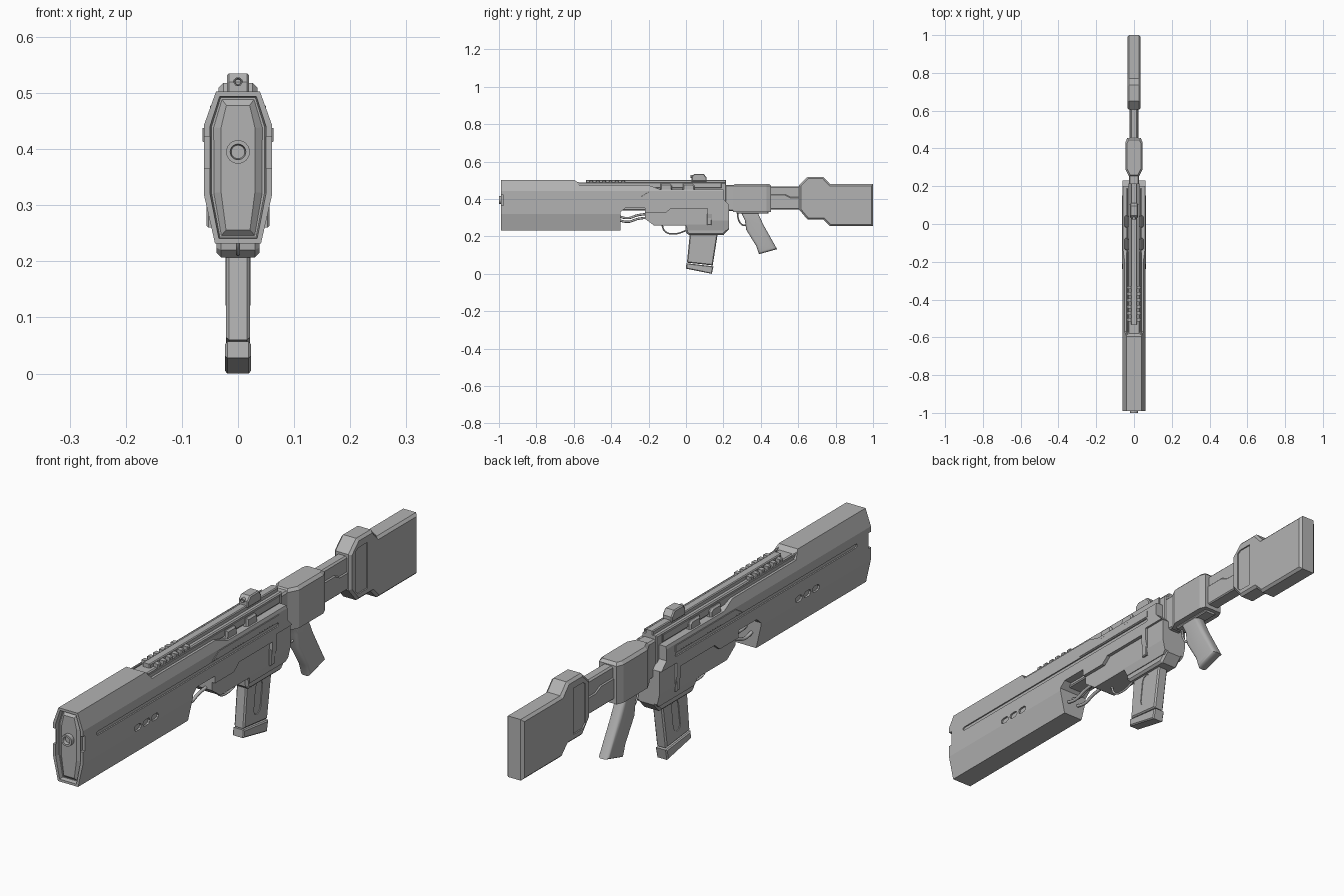
import bpy, bmesh, math
from mathutils import Vector

if "Cube" in bpy.data.objects:
    bpy.data.objects.remove(bpy.data.objects["Cube"], do_unlink=True)

metal = bpy.data.materials.new("plain grey")
metal.use_nodes = True
GREY = (0.45, 0.45, 0.45, 1)
metal.diffuse_color = GREY
metal.node_tree.nodes["Principled BSDF"].inputs["Base Color"].default_value = GREY


def finish(name, bm):
    bmesh.ops.recalc_face_normals(bm, faces=bm.faces)
    mesh = bpy.data.meshes.new(name)
    bm.to_mesh(mesh)
    bm.free()
    mesh.materials.append(metal)
    ob = bpy.data.objects.new(name, mesh)
    bpy.context.collection.objects.link(ob)
    return ob


def extrude(bm, points, offset):
    face = bm.faces.new([bm.verts.new(p) for p in points])
    new = bmesh.ops.extrude_face_region(bm, geom=[face])["geom"]
    bmesh.ops.translate(bm, vec=offset, verts=[v for v in new if isinstance(v, bmesh.types.BMVert)])
    bmesh.ops.recalc_face_normals(bm, faces=bm.faces)


def side_part(name, pts, x0, x1=None, chamfer=0, segments=1):
    """Extrude a (y, z) side profile across x; one x value means symmetric."""
    if x1 is None:
        x0, x1 = -x0, x0
    bm = bmesh.new()
    extrude(bm, [(x0, y, z) for y, z in pts], (x1 - x0, 0, 0))
    if chamfer:
        rim = [e for e in bm.edges if abs(e.verts[0].co.x - e.verts[1].co.x) < 1e-6]
        bmesh.ops.bevel(bm, geom=rim, offset=chamfer, segments=segments,
                        profile=0.5, affect='EDGES', clamp_overlap=True)
    return finish(name, bm)


def rect(y0, y1, z0, z1):
    return [(y0, z0), (y1, z0), (y1, z1), (y0, z1)]


def capsule(y, z, length, height, n=5):
    r, d = height / 2, (length - height) / 2
    pts = []
    for i in range(2 * n):
        a = -math.pi / 2 + math.pi * (i if i < n else i - 1) / (n - 1)
        pts.append((y + (d if i < n else -d) + r * math.cos(a), z + r * math.sin(a)))
    return pts


def both_sides(name, pts, x0, x1, chamfer=0):
    return [side_part("left_" + name, pts, x0, x1, chamfer),
            side_part("right_" + name, pts, -x1, -x0, chamfer)]


def boolean(ob, cutters, operation='DIFFERENCE'):
    for c in cutters:
        c.hide_render = True
        mod = ob.modifiers.new("cut", 'BOOLEAN')
        mod.operation, mod.object, mod.solver = operation, c, 'EXACT'
        bpy.context.view_layer.objects.active = ob
        bpy.ops.object.modifier_apply(modifier=mod.name)
        bpy.data.objects.remove(c, do_unlink=True)


def smooth(ob):
    bpy.ops.object.select_all(action='DESELECT')
    ob.select_set(True)
    bpy.context.view_layer.objects.active = ob
    bpy.ops.object.shade_smooth_by_angle(angle=math.radians(40))


def ring(name, y0, y1, z, outer, inner, n=20):
    """Tube along y, closed by a floor at its rear end."""
    bm = bmesh.new()
    circle = [(outer * math.cos(2 * math.pi * i / n), y1, z + outer * math.sin(2 * math.pi * i / n))
              for i in range(n)]
    extrude(bm, circle, (0, y0 - y1, 0))
    front = min(bm.faces, key=lambda f: f.calc_center_median().y)
    bmesh.ops.inset_region(bm, faces=[front], thickness=outer - inner)
    bmesh.ops.inset_region(bm, faces=[front], thickness=0.002, depth=-0.012)
    ob = finish(name, bm)
    smooth(ob)


def cable(name, pts, radius):
    curve = bpy.data.curves.new(name, 'CURVE')
    curve.dimensions, curve.bevel_depth, curve.bevel_resolution = '3D', radius, 2
    curve.resolution_u, curve.use_fill_caps = 6, True
    spline = curve.splines.new('BEZIER')
    spline.bezier_points.add(len(pts) - 1)
    for bp, p in zip(spline.bezier_points, pts):
        bp.co = p
        bp.handle_left_type = bp.handle_right_type = 'AUTO'
    curve.materials.append(metal)
    ob = bpy.data.objects.new(name, curve)
    bpy.context.collection.objects.link(ob)


# Body shell: octagonal section with a recessed, bulging nose panel
half = [(0.041, 0.232), (0.061, 0.32), (0.061, 0.442), (0.039, 0.503)]
section = half + [(-x, z) for x, z in reversed(half)]
bm = bmesh.new()
extrude(bm, [(x, 0.3, z) for x, z in section], (0, -1.29, 0))
nose = min(bm.faces, key=lambda f: f.calc_center_median().y)
for thickness, depth in ((0.011, 0), (0.003, -0.016), (0.004, 0), (0.013, 0.010)):
    bmesh.ops.inset_region(bm, faces=[nose], thickness=thickness, depth=depth)
shell = finish("body_shell", bm)

outline = [(-1.1, 0.2), (-0.35, 0.2), (-0.35, 0.33), (-0.325, 0.352), (-0.22, 0.352),
           (-0.22, 0.295), (-0.17, 0.258), (0, 0.258), (0.015, 0.215), (0.2, 0.215),
           (0.23, 0.245), (0.23, 0.37), (0.2, 0.4), (0.2, 0.452), (-0.14, 0.452),
           (-0.2, 0.474), (-0.57, 0.474), (-0.61, 0.52), (-1.1, 0.52)]
boolean(shell, [side_part("outline", outline, 0.2)], 'INTERSECT')

# Stepped lower receiver, grooves, vents and nose notches
step = [(-0.24, 0.2), (0.115, 0.2), (0.115, 0.35), (-0.08, 0.35), (-0.11, 0.325), (-0.24, 0.325)]
boolean(shell, both_sides("step", step, 0.048, 0.1))
boolean(shell, both_sides("rear_step", rect(0.14, 0.3, 0.2, 0.37), 0.053, 0.1))
boolean(shell, both_sides("groove", capsule(-0.38, 0.402, 1.06, 0.014), 0.056, 0.1))
for y in (-0.67, -0.62, -0.57):
    boolean(shell, both_sides("vent", capsule(y, 0.335, 0.04, 0.022), 0.054, 0.1))
boolean(shell, both_sides("notch", rect(-1.1, -0.977, 0.365, 0.422), 0.05, 0.1))

# Thin cover plates on the rear of the shell
both_sides("cover_plate", [(-0.24, 0.413), (0.15, 0.413), (0.15, 0.438), (-0.2, 0.438)],
           0.058, 0.063, 0.001)
both_sides("latch", rect(0.112, 0.136, 0.26, 0.32), 0.04, 0.056, 0.003)

# Magazine well under the receiver
side_part("magazine_well", [(-0.005, 0.27), (0.0, 0.22), (0.015, 0.207), (0.2, 0.207),
                            (0.23, 0.24), (0.23, 0.29)], 0.038, chamfer=0.008)

# Central top spine with rail and cooling ribs
side_part("top_spine", rect(-0.58, 0.215, 0.34, 0.488), 0.03, chamfer=0.004)
side_part("top_rail", rect(-0.535, 0.215, 0.47, 0.503), 0.015, chamfer=0.003)
both_sides("spine_shoulder", [(-0.61, 0.46), (0.19, 0.46), (0.19, 0.488), (-0.35, 0.488),
                              (-0.57, 0.488), (-0.61, 0.503)], 0.033, 0.04, 0.002)
for i in range(6):
    y = -0.515 + i * 0.034
    both_sides("cooling_rib", rect(y, y + 0.018, 0.47, 0.5), 0.014, 0.036, 0.003)
for y in (-0.14, -0.02):
    tooth = [(y, 0.43), (y + 0.065, 0.43), (y + 0.065, 0.472), (y + 0.055, 0.482), (y + 0.005, 0.482)]
    both_sides("side_block", tooth, 0.028, 0.05, 0.006)

# Sight
side_part("sight", [(0.03, 0.495), (0.11, 0.495), (0.11, 0.515), (0.095, 0.535),
                    (0.045, 0.535), (0.03, 0.52)], 0.02, chamfer=0.004)
ring("sight_lens", 0.024, 0.06, 0.52, 0.008, 0.006, 14)

# Barrel
ring("barrel", -1.0, -0.95, 0.395, 0.021, 0.014, 24)

# Stock: neck, housing, slide tube and butt
side_part("stock_neck", [(0.2, 0.34), (0.3, 0.33), (0.3, 0.475), (0.2, 0.475)], 0.026, chamfer=0.006)
bm = bmesh.new()
extrude(bm, [(x, y, 0.33) for x, y in
             ((-0.026, 0.25), (0.026, 0.25), (0.046, 0.29), (0.046, 0.43), (0.036, 0.455),
              (-0.036, 0.455), (-0.046, 0.43), (-0.046, 0.29))], (0, 0, 0.15))
top = [e for e in bm.edges if all(v.co.z > 0.47 for v in e.verts)]
bmesh.ops.bevel(bm, geom=top, offset=0.01, segments=1, affect='EDGES')
finish("stock_housing", bm)
side_part("slide_tube_upper", rect(0.44, 0.63, 0.4, 0.467), 0.02, chamfer=0.006)
side_part("slide_tube_lower", [(0.44, 0.345), (0.63, 0.345), (0.63, 0.41), (0.56, 0.41),
                               (0.53, 0.425), (0.44, 0.425)], 0.024, chamfer=0.004)
butt = side_part("butt", [(0.605, 0.343), (0.65, 0.29), (0.735, 0.29), (0.77, 0.255), (1, 0.255),
                          (1, 0.48), (0.77, 0.48), (0.735, 0.518), (0.65, 0.518), (0.605, 0.475)],
                 0.035, chamfer=0.009)
panel = [(0.635, 0.33), (0.65, 0.315), (0.705, 0.315), (0.705, 0.485), (0.65, 0.485), (0.635, 0.475)]
boolean(butt, both_sides("panel", panel, 0.03, 0.1))

# Grip, its mount and trigger
grip = side_part("grip", [(0.29, 0.335), (0.38, 0.335), (0.415, 0.26), (0.487, 0.132), (0.39, 0.105),
                          (0.375, 0.15), (0.322, 0.235), (0.315, 0.285)], 0.022, chamfer=0.014, segments=4)
smooth(grip)
side_part("grip_mount", rect(0.27, 0.44, 0.322, 0.34), 0.024, chamfer=0.004)
cable("trigger", [(0, 0.275, 0.33), (0, 0.283, 0.285), (0, 0.305, 0.26), (0, 0.325, 0.262)], 0.004)

# Magazine with ribs, slot and base plate
mag = side_part("magazine", [(0.022, 0.23), (0.172, 0.23), (0.143, 0.045), (0.005, 0.06)],
                0.021, chamfer=0.005)
slot = [(y + (z - 0.145) * 0.13, z) for z, y in
        ((a, b) for b, a in capsule(0.145, 0.088, 0.12, 0.04))]
slot = [(0.088 + (z - 0.088) + (y - 0.145) * 0.13, y) for y, z in capsule(0.145, 0.088, 0.12, 0.04)]
boolean(mag, both_sides("slot", slot, 0.018, 0.1))
side_part("magazine_base", [(0.002, 0.057), (0.147, 0.04), (0.138, 0.0), (0.0, 0.028)],
          0.023, chamfer=0.004)

# Exposed cables in the gap and under the receiver
for x, z in ((-0.022, 0.29), (0.022, 0.29), (0, 0.31)):
    cable("gap_cable", [(x, -0.37, z), (x, -0.31, z - 0.012), (x, -0.26, z + 0.003), (x, -0.19, z + 0.012)], 0.006)
cable("under_cable", [(0, -0.13, 0.265), (0, -0.11, 0.225), (0, -0.06, 0.214), (0, 0.01, 0.235)], 0.004)
